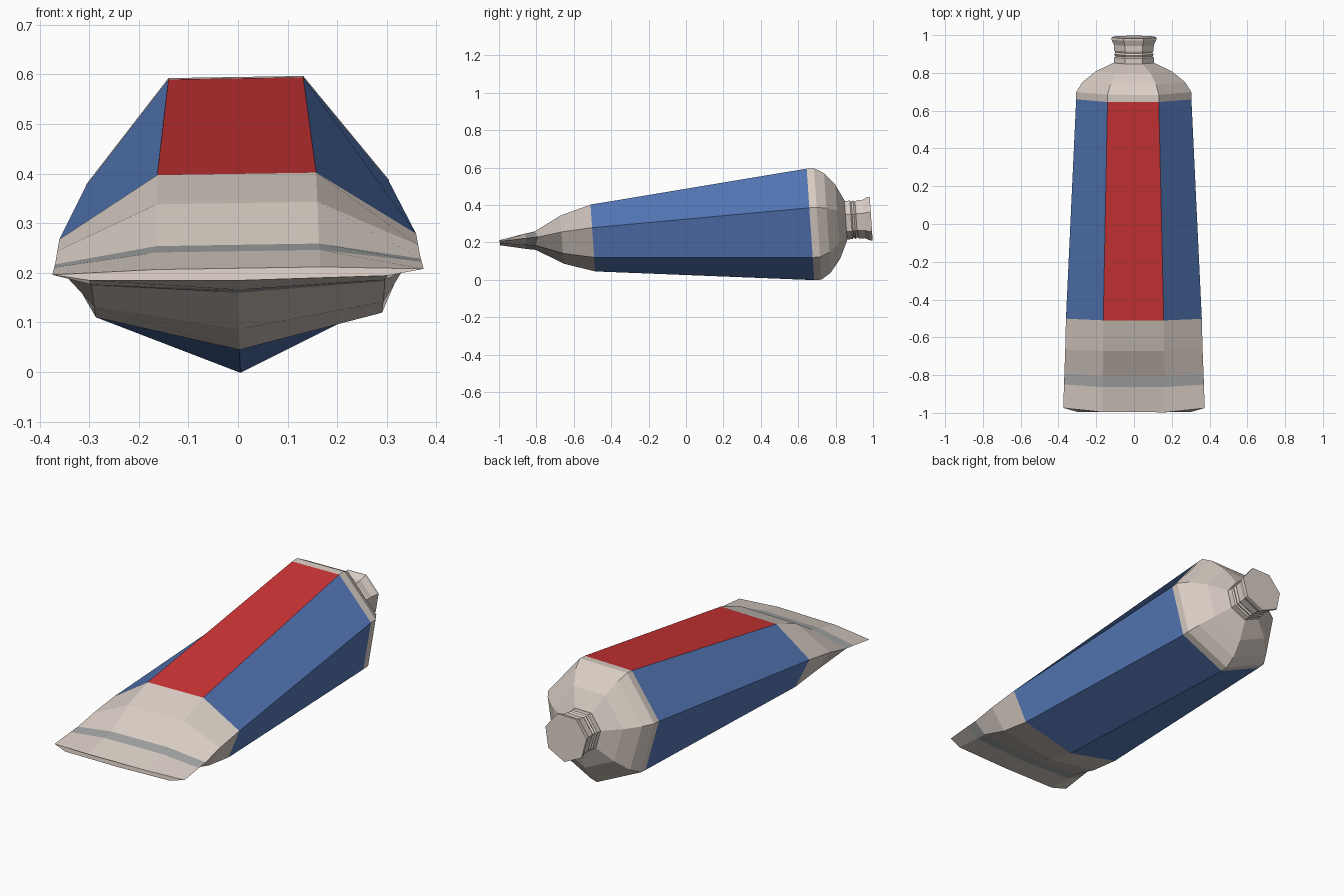
import bpy, bmesh, math
from mathutils import Matrix

cube = bpy.data.objects.get("Cube")
if cube:
    bpy.data.objects.remove(cube, do_unlink=True)

SIDES = 7
TOP_FACE = 3  # facet between the two upper corners
# The tube lies with its nozzle end raised and a slight roll
POSE = (Matrix.Translation((0, 0, 0.2655))
        @ Matrix.Rotation(0.068, 4, 'X') @ Matrix.Rotation(-0.016, 4, 'Y'))


def material(name, rgb):
    m = bpy.data.materials.new(name)
    m.use_nodes = True
    colour = (*rgb, 1)
    m.diffuse_color = colour
    m.node_tree.nodes["Principled BSDF"].inputs["Base Color"].default_value = colour
    return m


CREAM, RED, BLUE, GREY = range(4)
mats = [material("cream", (0.70, 0.62, 0.56)), material("red", (0.61, 0.034, 0.036)),
        material("blue", (0.09, 0.19, 0.48)), material("grey", (0.38, 0.39, 0.39))]


def loft(name, rings, paint):
    """Seven-sided skin through rings of (y, x radius, z radius, side pull)."""
    bm = bmesh.new()
    loops = []
    for y, rx, rz, pull in rings:
        loop = []
        for i in range(SIDES):
            a = -math.pi / 2 + i * math.tau / SIDES
            shift = pull if i in (2, 5) else 0  # widest corners
            loop.append(bm.verts.new((rx * math.cos(a), y + shift, rz * math.sin(a))))
        loops.append(loop)
    for band, (a, b) in enumerate(zip(loops, loops[1:])):
        for i in range(SIDES):
            j = (i + 1) % SIDES
            face = bm.faces.new((a[i], a[j], b[j], b[i]))
            face.material_index = paint(band, i)
    bm.faces.new(loops[0])
    bm.faces.new(loops[-1])
    bmesh.ops.recalc_face_normals(bm, faces=bm.faces)
    bm.transform(POSE)
    mesh = bpy.data.meshes.new(name)
    bm.to_mesh(mesh)
    bm.free()
    for m in mats:
        mesh.materials.append(m)
    obj = bpy.data.objects.new(name, mesh)
    bpy.context.collection.objects.link(obj)
    return obj


# Crimped tail, with a grey stripe around it
def tail_paint(band, side):
    return GREY if band == 1 else CREAM


loft("crimped_tail", [
    (-0.998, 0.384, 0.013, 0.022),
    (-0.863, 0.380, 0.041, 0.012),
    (-0.807, 0.378, 0.051, 0.015),
    (-0.665, 0.373, 0.134, 0),
    (-0.500, 0.369, 0.187, 0),
], tail_paint)


# Main barrel: blue with one red top panel
def label_paint(band, side):
    return RED if side == TOP_FACE else BLUE


loft("label_barrel", [(-0.500, 0.369, 0.187, 0), (0.666, 0.313, 0.313, 0)], label_paint)


# Round parts: shoulder, threaded neck and cap
def plain(band, side):
    return CREAM


def turned(name, profile):
    loft(name, [(y, r, r, 0) for y, r in profile], plain)


turned("shoulder", [(0.666, 0.313), (0.705, 0.313), (0.757, 0.279),
                    (0.813, 0.207), (0.856, 0.112)])
turned("threaded_neck", [(0.84, 0.108), (0.885, 0.108), (0.892, 0.101), (0.902, 0.108),
                         (0.912, 0.101), (0.922, 0.107), (0.952, 0.108)])
turned("flared_cap", [(0.952, 0.108), (0.980, 0.122), (0.992, 0.122)])
